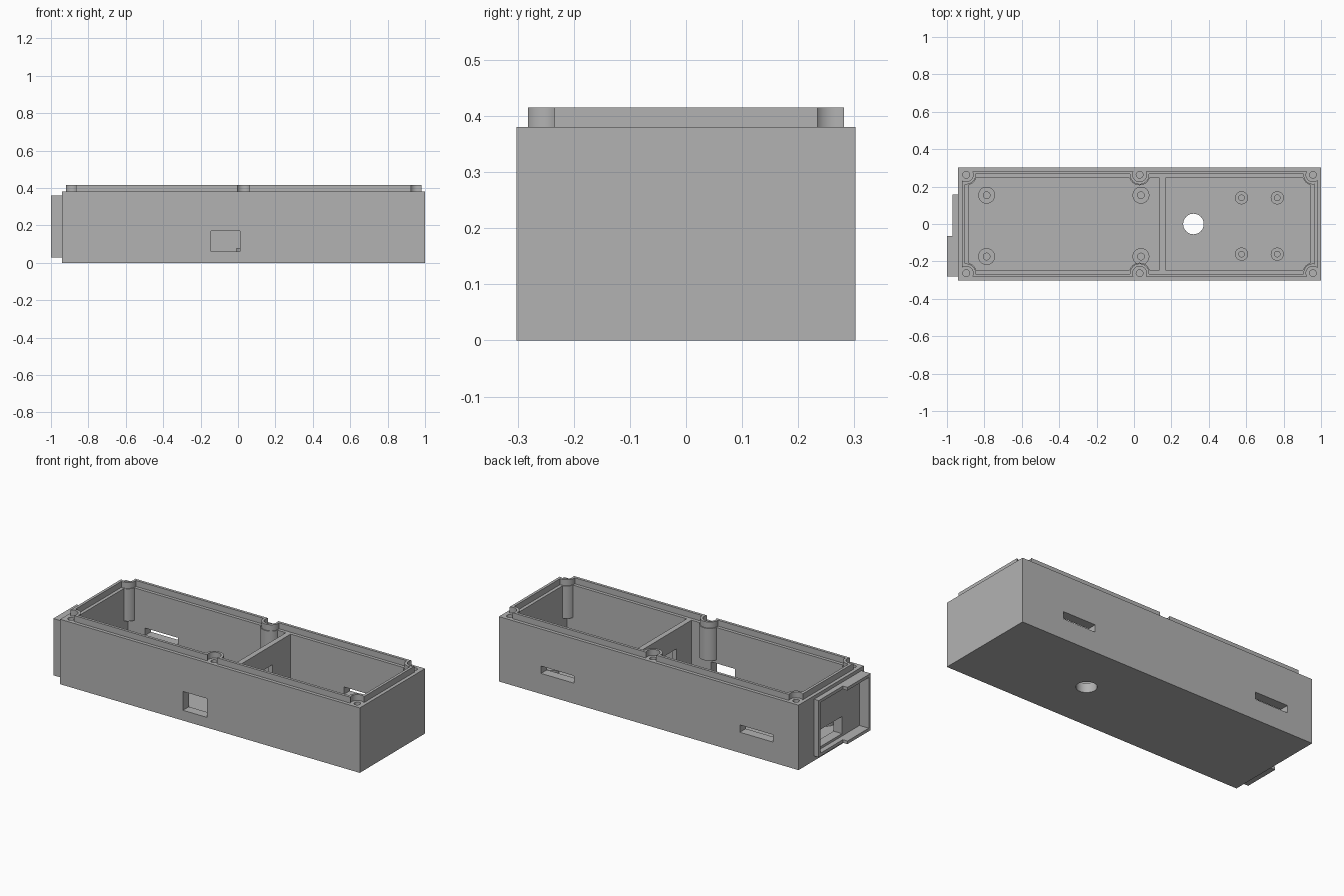
import bpy
import bmesh
from mathutils import Matrix, Vector

cube = bpy.data.objects.get("Cube")
if cube:
    bpy.data.objects.remove(cube, do_unlink=True)

grey = bpy.data.materials.new("plain grey")
grey.use_nodes = True
grey.diffuse_color = (0.45, 0.45, 0.45, 1)
grey.node_tree.nodes["Principled BSDF"].inputs["Base Color"].default_value = grey.diffuse_color


def add_object(name, bm):
    bmesh.ops.recalc_face_normals(bm, faces=bm.faces)
    mesh = bpy.data.meshes.new(name)
    bm.to_mesh(mesh)
    bm.free()
    mesh.materials.append(grey)
    ob = bpy.data.objects.new(name, mesh)
    bpy.context.collection.objects.link(ob)
    return ob


def boxes(name, *spans):
    """Each span is (x0, x1, y0, y1, z0, z1)."""
    bm = bmesh.new()
    for s in spans:
        low, high = Vector(s[0::2]), Vector(s[1::2])
        size = Matrix.Diagonal((*(high - low), 1))
        bmesh.ops.create_cube(bm, size=1, matrix=Matrix.Translation((low + high) / 2) @ size)
    return add_object(name, bm)


def cylinders(name, centres, radius, z0, z1):
    bm = bmesh.new()
    for x, y in centres:
        bmesh.ops.create_cone(bm, cap_ends=True, segments=40, radius1=radius, radius2=radius,
                              depth=z1 - z0, matrix=Matrix.Translation((x, y, (z0 + z1) / 2)))
    return add_object(name, bm)


def cut(ob, *cutters):
    """Subtract the cutters, bake the result and discard the cutters."""
    for cutter in cutters:
        cutter.hide_render = True
        mod = ob.modifiers.new("cut", "BOOLEAN")
        mod.operation, mod.solver, mod.object = "DIFFERENCE", "EXACT", cutter
    bpy.context.view_layer.update()
    baked = bpy.data.meshes.new_from_object(ob.evaluated_get(bpy.context.evaluated_depsgraph_get()))
    ob.modifiers.clear()
    ob.data = baked
    for cutter in cutters:
        bpy.data.objects.remove(cutter, do_unlink=True)
    return ob


# Main levels and wall lines
LEFT, RIGHT, HALF = -0.94, 1.0, 0.302
FLOOR, RIM, TOP = 0.055, 0.38, 0.415
WALL = 0.055
screws = [(x, s * 0.263) for x in (-0.897, 0.03, 0.957) for s in (-1, 1)]


def inset(d, z0, z1):
    return (LEFT + d, RIGHT - d, d - HALF, HALF - d, z0, z1)


# Casing: hollow box that keeps hanging screw posts
casing = boxes("casing", inset(0, 0, RIM))
cavity = cut(boxes("cavity", inset(WALL, FLOOR, 0.6)),
             cylinders("post_space", screws, 0.056, 0.19, 0.7))
openings = boxes("openings",
                 (-0.145, 0.01, -0.4, -0.2, 0.06, 0.17),
                 (-0.775, -0.56, 0.2, 0.4, 0.12, 0.163),
                 (0.513, 0.727, 0.2, 0.4, 0.12, 0.163),
                 (-1.1, -0.8, -0.1, 0.11, 0.06, 0.16))
cut(casing, cavity, openings,
    cylinders("screw_holes", screws, 0.018, 0.22, 0.5),
    cylinders("floor_hole", [(0.318, 0)], 0.055, -0.1, 0.2))

# Raised rim that wraps around the screw posts
rim = boxes("raised_rim", inset(0.02, RIM, TOP))
rim_inner = cut(boxes("rim_inner", inset(0.036, 0.3, 0.6)),
                cylinders("rim_wrap", screws, 0.051, 0.2, 0.7))
cut(rim, rim_inner, cylinders("rim_notches", screws, 0.037, 0.3, 0.6))

# Partition with a cable opening
partition = boxes("partition", (0.137, 0.168, WALL - HALF, HALF - WALL, FLOOR, RIM))
cut(partition, boxes("cable_opening", (0, 0.3, -0.11, 0.08, 0.13, 0.265)))

# Mounting bosses on the floor
for name, xs, ys, outer, inner in (
        ("large_bosses", (-0.788, 0.037), (0.154, -0.174), 0.045, 0.018),
        ("small_bosses", (0.575, 0.766), (0.14, -0.161), 0.035, 0.015)):
    spots = [(x, y) for x in xs for y in ys]
    bosses = cylinders(name, spots, outer, FLOOR, 0.08)
    cut(bosses, cylinders("boss_holes", spots, inner, 0, 0.2))

# Stepped frame around the end port
frame = boxes("port_frame", (-1, LEFT, -0.28, 0.158, 0.028, 0.36))
cut(frame, boxes("frame_inner", (-1.1, -0.9, -0.262, 0.14, 0.046, 0.342)),
    boxes("frame_step", (-1.1, -0.97, -0.065, 0.3, 0, 0.5)))

# Smooth the round walls, keep the edges sharp
bpy.ops.object.select_all(action="DESELECT")
for ob in (casing, rim, partition, frame, *[bpy.data.objects[n] for n in ("large_bosses", "small_bosses")]):
    ob.select_set(True)
    bpy.context.view_layer.objects.active = ob
bpy.ops.object.shade_smooth_by_angle(angle=0.6)
